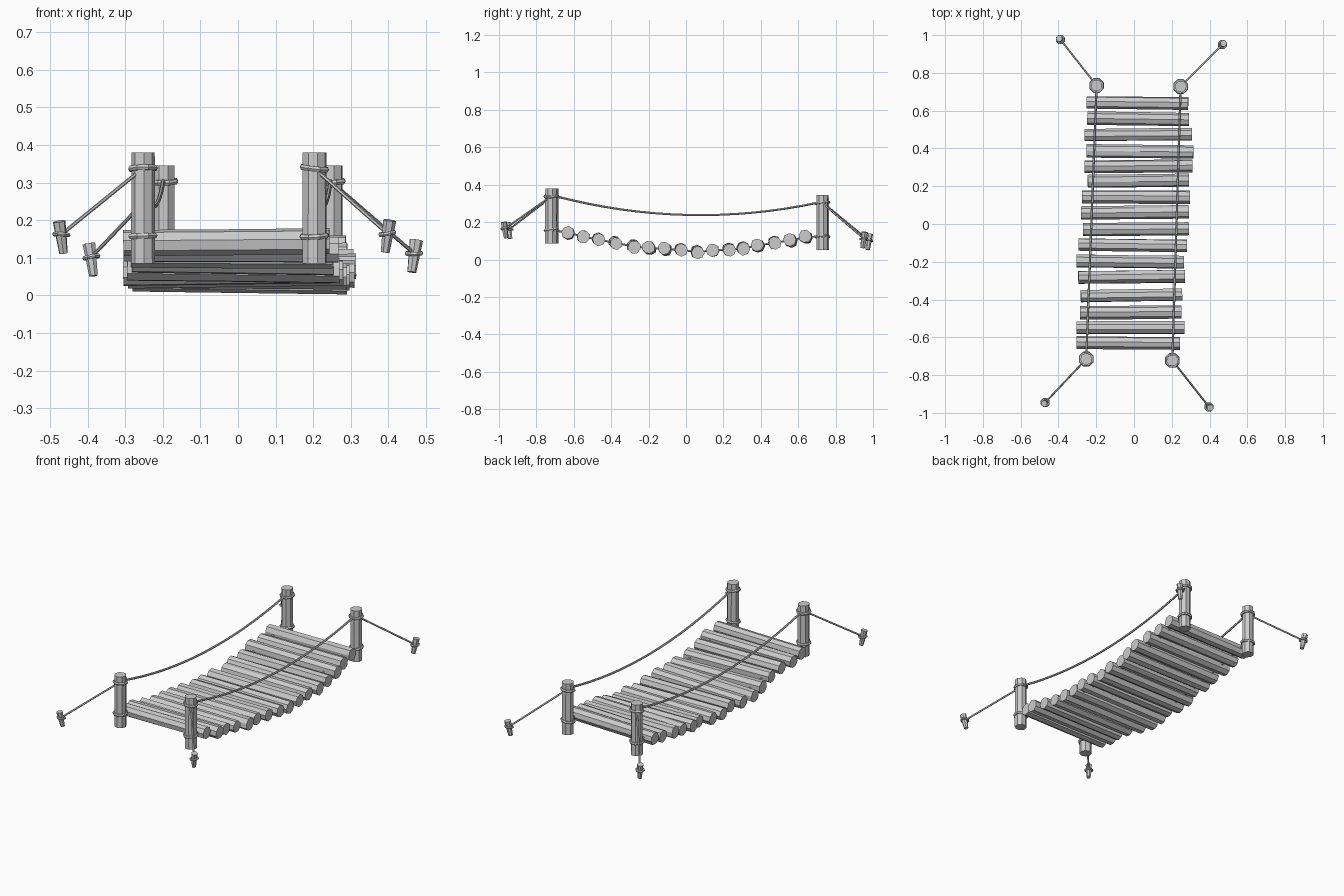
import bpy, bmesh, math, random
from mathutils import Vector, Matrix

if "Cube" in bpy.data.objects:
    bpy.data.objects.remove(bpy.data.objects["Cube"])

random.seed(4)


def finish(name, bm):
    bmesh.ops.recalc_face_normals(bm, faces=bm.faces)
    mesh = bpy.data.meshes.new(name)
    bm.to_mesh(mesh)
    bm.free()
    ob = bpy.data.objects.new(name, mesh)
    bpy.context.collection.objects.link(ob)
    return ob


def log(name, a, b, r1, r2, sides=8, jitter=0.05, cuts=(0, 0.5, 1)):
    """Rough faceted timber from a to b."""
    a, b = Vector(a), Vector(b)
    q = (b - a).to_track_quat('Z', 'Y')
    bm = bmesh.new()
    phase = random.uniform(0, math.tau)
    wob = [1 + random.uniform(-jitter, jitter) for _ in range(sides)]
    rings = []
    for t in cuts:
        ring = []
        for i in range(sides):
            r = (r1 + (r2 - r1) * t) * wob[i] * (1 + random.uniform(-jitter, jitter) * 0.5)
            ang = phase + math.tau * i / sides
            ring.append(bm.verts.new(a.lerp(b, t) + q @ Vector((r * math.cos(ang), r * math.sin(ang), 0))))
        rings.append(ring)
    for lo, hi in zip(rings, rings[1:]):
        for i in range(sides):
            j = (i + 1) % sides
            bm.faces.new((lo[i], lo[j], hi[j], hi[i]))
    bm.faces.new(rings[0])
    bm.faces.new(rings[-1])
    return finish(name, bm)


def wrap(name, centre, radius, tube, tilt=0.12, sides=8, tube_sides=6):
    """Loop of rope around a post."""
    bm = bmesh.new()
    m = Matrix.Translation(centre) @ Matrix.Rotation(random.uniform(-tilt, tilt), 4, 'X') \
        @ Matrix.Rotation(random.uniform(-tilt, tilt), 4, 'Y')
    grid = []
    for i in range(sides):
        a = math.tau * (i + 0.5) / sides
        grid.append([])
        for k in range(tube_sides):
            b = math.tau * k / tube_sides
            r = radius + tube * math.cos(b)
            grid[-1].append(bm.verts.new(m @ Vector((r * math.cos(a), r * math.sin(a), tube * math.sin(b)))))
    for i in range(sides):
        n = (i + 1) % sides
        for k in range(tube_sides):
            l = (k + 1) % tube_sides
            bm.faces.new((grid[i][k], grid[n][k], grid[n][l], grid[i][l]))
    return finish(name, bm)


def rope(name, pts, r):
    cu = bpy.data.curves.new(name, 'CURVE')
    cu.dimensions = '3D'
    cu.bevel_depth = r
    cu.bevel_resolution = 1
    cu.use_fill_caps = True
    sp = cu.splines.new('POLY')
    sp.points.add(len(pts) - 1)
    for p, co in zip(sp.points, pts):
        p.co = (*co, 1)
    ob = bpy.data.objects.new(name, cu)
    bpy.context.collection.objects.link(ob)
    bpy.ops.object.select_all(action='DESELECT')
    bpy.context.view_layer.objects.active = ob
    ob.select_set(True)
    bpy.ops.object.convert(target='MESH')
    for poly in ob.data.polygons:
        poly.use_smooth = False


# Deck logs: y, z, left end, right end
deck = [(-.63, .143, -.305, .243), (-.548, .122, -.305, .267), (-.467, .107, -.285, .252),
        (-.378, .089, -.282, .255), (-.28, .07, -.295, .27), (-.197, .061, -.305, .265),
        (-.112, .057, -.293, .28), (-.027, .052, -.27, .29), (.06, .04, -.28, .29),
        (.144, .049, -.275, .297), (.23, .053, -.245, .291), (.305, .06, -.262, .31),
        (.383, .075, -.252, .314), (.473, .09, -.262, .307), (.558, .102, -.247, .291),
        (.64, .121, -.252, .287)]
for n, (y, z, x0, x1) in enumerate(deck):
    s = random.uniform(-.004, .004)
    log(f"deck_log_{n + 1}", (x0, y - s, z + s), (x1, y + s, z - s), .035, .035)

# Posts with stakes: name, post x, y, base z, stake x, y, base z
corners = [("front_left", -.253, -.715, .085, -.47, -.945, .112),
           ("front_right", .203, -.722, .085, .397, -.968, .115),
           ("back_left", -.198, .733, .05, -.39, .977, .052),
           ("back_right", .247, .728, .05, .468, .95, .062)]
top_tie, low_tie = {}, {}
for name, x, y, z, sx, sy, sz in corners:
    log(name + "_post", (x, y, z), (x, y, z + .295), .033, .032, jitter=.04)
    top_tie[name] = Vector((x, y, z + .253))
    low_tie[name] = Vector((x, y, z + .073))
    wrap(name + "_upper_wrap", top_tie[name], .034, .008)
    wrap(name + "_lower_wrap", low_tie[name], .034, .008)
    ox, oy = math.copysign(.006, sx), math.copysign(.006, sy)
    log(name + "_stake", (sx - ox, sy - oy, sz), (sx + ox, sy + oy, sz + .085), .012, .018, 7, .04)
    tie = Vector((sx, sy, sz + .05))
    wrap(name + "_stake_wrap", tie, .02, .006, .2)
    # Guy rope
    out = (tie - top_tie[name]).normalized()
    rope(name + "_guy_rope", [top_tie[name] + out * .028, tie - out * .01], .005)

# Hand ropes and deck ropes on both sides
for side in ("left", "right"):
    a, b = top_tie["front_" + side], top_tie["back_" + side]
    pts = []
    for i in range(17):
        t = i / 16
        p = a.lerp(b, .018 + t * .964)
        p.z -= .082 * (1 - (2 * t - 1) ** 2)
        pts.append(p)
    rope(side + "_hand_rope", pts, .006)
    a, b = low_tie["front_" + side], low_tie["back_" + side]
    path = [a]
    for y, z, _, _ in deck:
        path.append(Vector((a.lerp(b, (y - a.y) / (b.y - a.y)).x, y, z)))
    rope(side + "_deck_rope", path + [b], .006)
